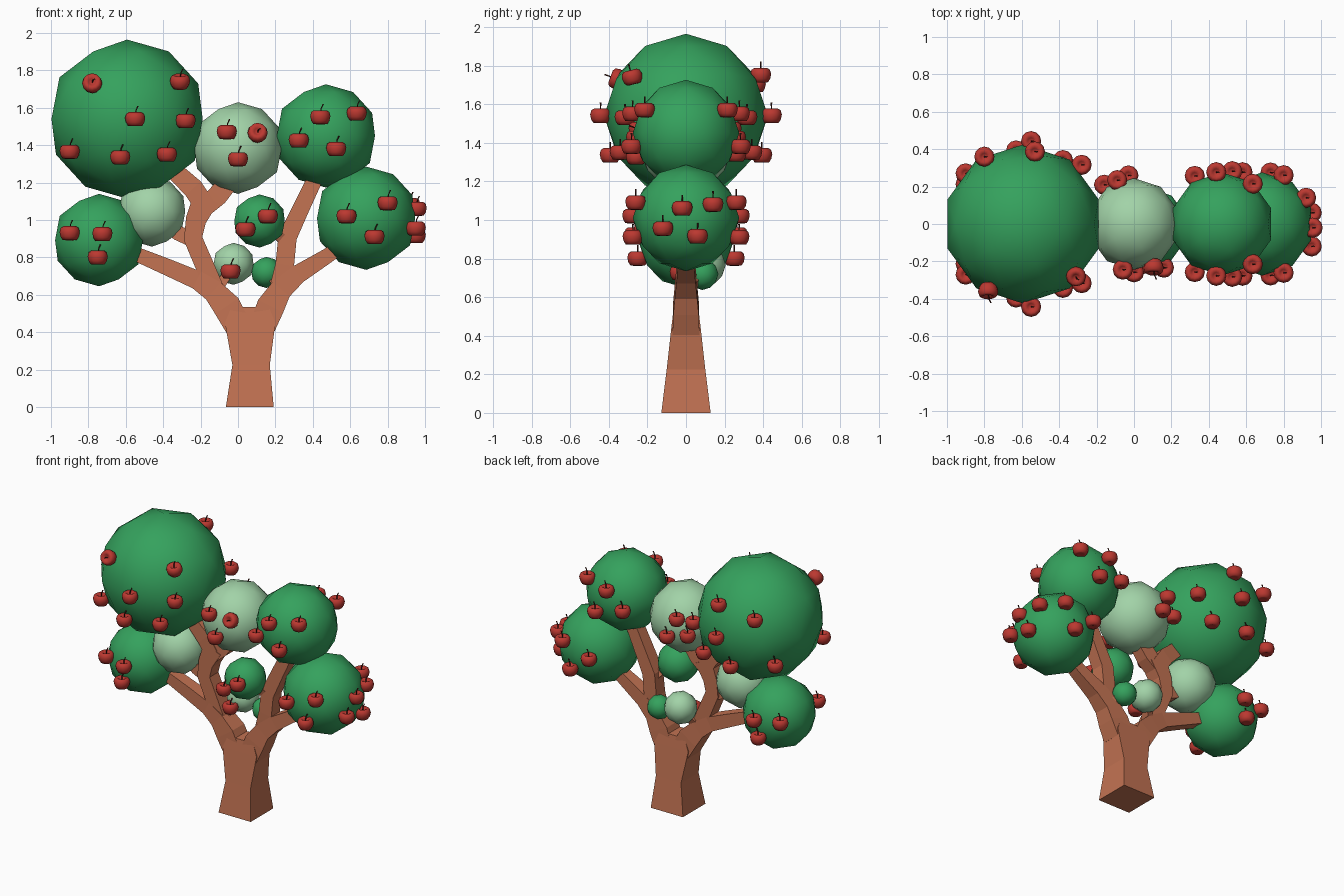
import bpy, bmesh, math
from mathutils import Vector

if "Cube" in bpy.data.objects:
    bpy.data.objects.remove(bpy.data.objects["Cube"])


def material(name, rgb):
    m = bpy.data.materials.new(name)
    m.diffuse_color = (*rgb, 1)
    m.use_nodes = True
    m.node_tree.nodes["Principled BSDF"].inputs["Base Color"].default_value = m.diffuse_color
    return m


GREEN = material("leaf_green", (0.035, 0.36, 0.11))
PALE = material("leaf_pale", (0.36, 0.65, 0.39))
BARK = material("bark", (0.54, 0.17, 0.085))
RED = material("apple_red", (0.5, 0.04, 0.03))
STEM = material("apple_stem", (0.08, 0.015, 0.01))


def add_object(name, bm, mats):
    me = bpy.data.meshes.new(name)
    bmesh.ops.recalc_face_normals(bm, faces=bm.faces)
    bm.to_mesh(me)
    bm.free()
    for m in mats:
        me.materials.append(m)
    ob = bpy.data.objects.new(name, me)
    bpy.context.collection.objects.link(ob)
    return ob


# Four-sided limb along a path of (x, y, z, half width, half depth)
def limb(name, path, level_ends=False):
    bm = bmesh.new()
    pts = [Vector(p[:3]) for p in path]
    rings = []
    for i, p in enumerate(path):
        t = (pts[min(i + 1, len(pts) - 1)] - pts[max(i - 1, 0)]).normalized()
        if level_ends:
            t = Vector((0, 0, 1))
        side = Vector((0, 1, 0)).cross(t).normalized() * p[3]
        deep = t.cross(side).normalized() * p[4]
        rings.append([bm.verts.new(pts[i] + side * a + deep * b)
                      for a, b in ((-1, -1), (1, -1), (1, 1), (-1, 1))])
    for r, s in zip(rings, rings[1:]):
        for k in range(4):
            j = (k + 1) % 4
            bm.faces.new((r[k], r[j], s[j], s[k]))
    bm.faces.new(rings[0][::-1])
    bm.faces.new(rings[-1])
    return add_object(name, bm, [BARK])


# Trunk and its branches
limb("trunk", [(.063, 0, 0, .128, .128), (.07, 0, .225, .1, .1),
               (.065, 0, .45, .135, .075), (.065, 0, .535, .1, .065)], True)
limb("left_fork", [(.0, 0, .43, .07, .07), (-.06, 0, .54, .075, .066),
                   (-.13, 0, .62, .06, .058), (-.22, 0, .68, .05, .05),
                   (-.37, 0, .745, .045, .045), (-.62, 0, .85, .035, .04)])
limb("left_upright", [(-.12, 0, .62, .05, .05), (-.18, 0, .76, .05, .05),
                      (-.24, 0, .9, .05, .05), (-.225, 0, 1.0, .055, .05),
                      (-.17, 0, 1.12, .07, .05)])
limb("left_upper_branch", [(-.18, 0, 1.08, .055, .05), (-.24, 0, 1.17, .055, .05),
                           (-.38, 0, 1.3, .045, .04)])
limb("middle_upper_branch", [(-.19, 0, 1.06, .05, .048), (-.11, 0, 1.13, .055, .045),
                             (-.02, 0, 1.24, .05, .04)])
limb("left_side_branch", [(-.23, 0, .89, .04, .04), (-.32, 0, .93, .04, .035),
                          (-.42, 0, 1.0, .03, .03)])
limb("right_fork", [(.13, 0, .43, .07, .07), (.175, 0, .54, .075, .066),
                    (.23, 0, .63, .06, .058), (.32, 0, .71, .05, .05),
                    (.48, 0, .81, .04, .04), (.62, 0, .91, .035, .035)])
limb("right_upright", [(.21, 0, .6, .05, .05), (.25, 0, .76, .05, .05),
                       (.265, 0, .91, .05, .048), (.34, 0, 1.07, .045, .045),
                       (.45, 0, 1.3, .04, .04)])
limb("small_green_twig", [(.26, 0, .88, .03, .03), (.2, -.04, .93, .025, .025),
                          (.14, -.07, .98, .02, .02)])
limb("small_pale_twig", [(-.12, 0, .62, .03, .03), (-.07, .05, .69, .025, .025),
                         (-.03, .09, .75, .02, .02)])
limb("tiny_green_twig", [(.23, 0, .64, .03, .03), (.19, .05, .69, .025, .025),
                         (.16, .08, .72, .02, .02)])

# Foliage balls: centre, radius, material
FOLIAGE = {
    "big_left": (-.593, 0, 1.54, .425, GREEN),
    "top_middle": (.0, 0, 1.385, .245, PALE),
    "upper_right": (.47, 0, 1.45, .276, GREEN),
    "lower_right": (.685, 0, 1.01, .276, GREEN),
    "lower_left": (-.743, 0, .893, .247, GREEN),
    "inner_left": (-.46, 0, 1.045, .187, PALE),
    "small_green": (.115, -.08, .995, .142, GREEN),
    "small_pale": (-.024, .094, .766, .112, PALE),
    "tiny_green": (.152, .085, .72, .083, GREEN),
}
for name, (x, y, z, r, mat) in FOLIAGE.items():
    bm = bmesh.new()
    bmesh.ops.create_icosphere(bm, subdivisions=2, radius=r)
    for f in bm.faces:
        f.smooth = True
    add_object(name + "_foliage", bm, [mat]).location = (x, y, z)


# Apple mesh: lathed body with dimples, plus a leaning stem
def apple_mesh():
    bm = bmesh.new()
    prof = [(.018, .026), (.034, .037), (.048, .028), (.054, .006),
            (.049, -.018), (.038, -.036), (.02, -.038)]
    n = 12
    rings = [[bm.verts.new((r * math.cos(2 * math.pi * k / n),
                            r * math.sin(2 * math.pi * k / n), z))
              for k in range(n)] for r, z in prof]
    top, bot = bm.verts.new((0, 0, .012)), bm.verts.new((0, 0, -.03))
    for k in range(n):
        j = (k + 1) % n
        for a, b in zip(rings, rings[1:]):
            bm.faces.new((a[k], a[j], b[j], b[k]))
        bm.faces.new((top, rings[0][j], rings[0][k]))
        bm.faces.new((bot, rings[-1][k], rings[-1][j]))
    stem = [[bm.verts.new((x + r * math.cos(a), r * math.sin(a), z))
             for a in (0, 2.09, 4.19)]
            for x, z, r in ((0, .01, .004), (.003, .045, .004), (.014, .07, .005))]
    for a, b in zip(stem, stem[1:]):
        for k in range(3):
            j = (k + 1) % 3
            bm.faces.new((a[k], a[j], b[j], b[k])).material_index = 1
    bm.faces.new(stem[-1]).material_index = 1
    for f in bm.faces:
        f.smooth = True
    ob = add_object("apple", bm, [RED, STEM])
    me = ob.data
    bpy.data.objects.remove(ob)
    return me


APPLE = apple_mesh()


def apple(x, y, z, tilt=0):
    ob = bpy.data.objects.new("apple", APPLE)
    ob.location = (x, y, z)
    ob.rotation_euler = (math.radians(tilt), 0, 0)
    bpy.context.collection.objects.link(ob)


# Seat an apple on a ball at a given x, z; side is -1 front, 1 back
def hang(ball, x, z, side, tilt=0):
    cx, cy, cz, r, _ = FOLIAGE[ball]
    d = (r + .02) ** 2 - (x - cx) ** 2 - (z - cz) ** 2
    apple(x, cy + side * math.sqrt(max(d, 0)), z, tilt)


# Apples on both front and back
BOTH = {
    "big_left": [(-.55, 1.54), (-.28, 1.53), (-.9, 1.365), (-.63, 1.335), (-.38, 1.35)],
    "upper_right": [(.325, 1.425), (.44, 1.55), (.525, 1.38), (.635, 1.57)],
    "lower_right": [(.58, 1.02), (.8, 1.09), (.73, .91)],
    "lower_left": [(-.9, .93), (-.725, .925), (-.75, .8)],
}
for ball, spots in BOTH.items():
    for x, z in spots:
        hang(ball, x, z, -1)
        hang(ball, x, z, 1)

# Apples on one side only
for ball, x, z, side, tilt in [
        ("big_left", -.78, 1.73, -1, 70), ("big_left", -.31, 1.74, -1, 15),
        ("big_left", -.8, 1.7, 1, 0), ("big_left", -.53, 1.75, 1, 0),
        ("top_middle", -.06, 1.47, -1, 0), ("top_middle", .105, 1.465, -1, 70),
        ("top_middle", 0, 1.325, -1, 0), ("top_middle", -.09, 1.47, 1, 0),
        ("top_middle", -.03, 1.34, 1, 0), ("top_middle", -.16, 1.36, 1, 0),
        ("small_green", .16, 1.02, -1, 0), ("small_green", .04, .95, -1, 0),
        ("small_pale", -.04, .725, -1, 0)]:
    hang(ball, x, z, side, tilt)

# Apples on the outer right flank
for p in [(.955, -.02, 1.06), (.92, .14, 1.08), (.95, -.12, .955), (.95, .06, .915)]:
    apple(*p)
